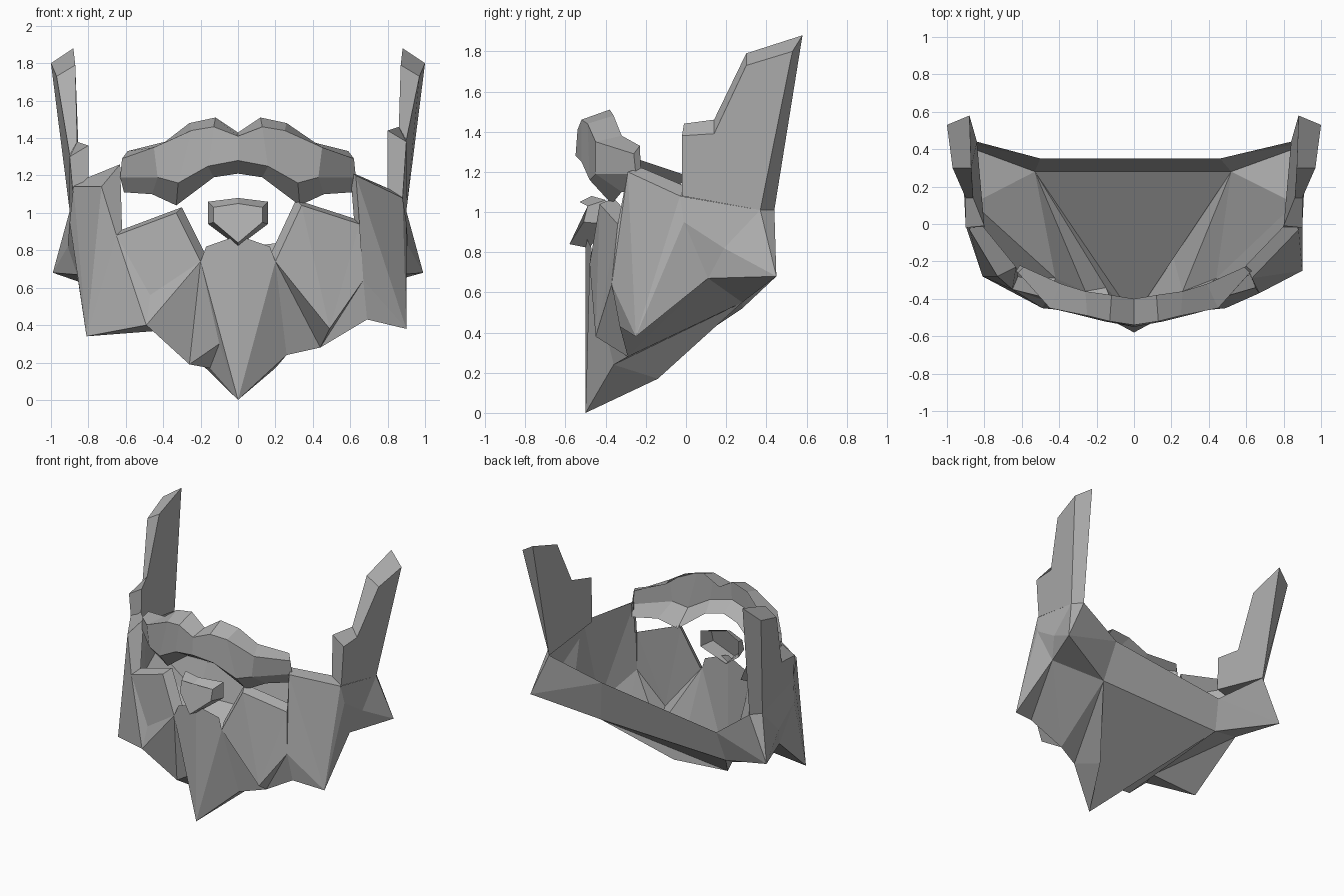
import bpy
import bmesh
from mathutils import Vector

cube = bpy.data.objects.get("Cube")
if cube:
    bpy.data.objects.remove(cube, do_unlink=True)

# One flat grey
grey = bpy.data.materials.new("stone_grey")
grey.use_nodes = True
COLOUR = (0.43, 0.43, 0.43, 1)
grey.diffuse_color = COLOUR
grey.node_tree.nodes["Principled BSDF"].inputs["Base Color"].default_value = COLOUR


def build(name, polygons):
    """Make a flat-shaded object from polygons given as lists of points."""
    bm = bmesh.new()
    for polygon in polygons:
        bm.faces.new([bm.verts.new(p) for p in polygon])
    bmesh.ops.remove_doubles(bm, verts=bm.verts, dist=0.001)
    bmesh.ops.recalc_face_normals(bm, faces=bm.faces)
    mesh = bpy.data.meshes.new(name)
    bm.to_mesh(mesh)
    bm.free()
    mesh.materials.append(grey)
    obj = bpy.data.objects.new(name, mesh)
    bpy.context.collection.objects.link(obj)


def flip(point):
    return Vector((-point[0], point[1], point[2]))


def facets(points, text):
    """Read facets written as point names, one facet between commas."""
    return [[points[word] for word in facet.split()] for facet in text.split(",")]


def strip(first, second):
    return [[first[i], first[i + 1], second[i + 1], second[i]] for i in range(len(first) - 1)]


def tube(first, second):
    """Join two closed rings."""
    return strip(first + first[:1], second + second[:1])


# Landmarks of the mask on the model's left
left = dict(
    chin=(0, -.5, 0), lip=(0, -.5, .88), lip_side=(.17, -.47, .82), nostril=(.2, -.48, .74),
    jaw=(.26, -.36, .24), gullet=(.2, -.14, .17), tuft=(.44, -.29, .28), fold=(.49, -.45, .38),
    cheek_top=(.34, -.43, 1.04), cheek_end=(.65, -.34, .94), cheek_low=(.67, -.37, .64),
    whisker=(.69, -.33, .43), tip=(.9, -.25, .38),
    temple=(.63, -.29, 1.2), brow_seat=(.6, -.22, 1.22), shoulder=(.88, -.03, 1.08),
    ear=(.9, -.01, .95), ear_back=(.91, .19, .82), ear_low=(.86, .11, .67), spur=(.99, .45, .68),
    nape=(.52, .28, .55), rim=(.46, .35, .87), post_out=(.9, .37, 1.01), post_in=(.84, .44, 1.01),
)
# The right side is cut a little differently
right = dict(left)
right.update(
    jaw=(.26, -.36, .19), gullet=(.15, -.34, .17), notch=(.1, -.46, .3), tuft=(.42, -.29, .37),
    fold=(.49, -.45, .4), crease=(.47, -.41, .56), cheek_top=(.33, -.43, 1.0),
    cheek_end=(.65, -.35, .88), tip=(.81, -.28, .34), temple=(.73, -.28, 1.14),
    brow_seat=(.63, -.23, 1.26), shoulder=(.88, -.03, 1.14), nape=(.53, .28, .52),
    rim=(.5, .35, .75),
)
left = {k: Vector(v) for k, v in left.items()}
right = {k: flip(v) for k, v in right.items()}

# Facets of each region of the shell
LEFT_FRONT = ("chin nostril lip_side lip, chin jaw nostril, jaw tuft nostril,"
              "nostril tuft fold, nostril fold cheek_top, cheek_top fold cheek_end")
LEFT_CHEEK = ("cheek_end fold cheek_low, fold tuft cheek_low, cheek_low tuft whisker,"
              "cheek_low whisker tip, cheek_end cheek_low temple, temple cheek_low tip")
LEFT_UNDER = ("chin nape gullet, chin gullet jaw, gullet nape jaw, jaw nape tuft,"
              "tuft nape ear_low, tuft ear_low whisker, whisker ear_low tip")
RIGHT_FRONT = ("chin nostril lip_side lip, chin notch nostril, notch jaw nostril,"
               "jaw fold nostril, nostril fold crease, crease fold cheek_end")
RIGHT_CHEEK = ("nostril crease cheek_top, cheek_top crease cheek_end,"
               "cheek_end fold tip, cheek_end tip temple")
RIGHT_UNDER = ("chin gullet notch, notch gullet jaw, chin nape gullet, gullet nape jaw,"
               "jaw nape tuft, jaw tuft fold, fold tuft tip, tuft nape ear_low, tuft ear_low tip")
SIDE = ("temple tip shoulder, shoulder tip ear, tip ear_low ear, ear ear_low ear_back,"
        "ear_low spur ear_back, ear_low nape spur")
BACK = ("nape spur rim, spur post_in rim, spur post_out post_in, ear_back spur post_out,"
        "shoulder ear ear_back post_out")

# Beard and side walls: one folded shell, closed below and behind
shell = [[left["chin"], left["nape"], right["nape"]],
         [left["nape"], right["nape"], right["rim"], left["rim"]]]
for region in (LEFT_FRONT, LEFT_CHEEK, LEFT_UNDER, SIDE, BACK):
    shell += facets(left, region)
for region in (RIGHT_FRONT, RIGHT_CHEEK, RIGHT_UNDER, SIDE, BACK):
    shell += facets(right, region)
build("beard", shell)

# Narrow rim folded back along the top edge of the shell
for name, side, sign in (("left_rim", left, 1), ("right_rim", right, -1)):
    edge = [side[k] for k in "nostril cheek_top cheek_end temple shoulder".split()]
    inset = [p + Vector((-.03 * sign, .07, .03)) for p in edge]
    inset[3] = side["brow_seat"]
    build(name, strip(edge, inset))

# Tall stepped horns: outer and inner outline joined
outer = [(.88, -.02, 1.08), (.9, -.02, 1.38), (.9, .14, 1.39), (.97, .3, 1.73),
         (1, .53, 1.8), (.9, .37, 1.01)]
inner = [(.8, -.02, 1.1), (.8, -.01, 1.44), (.86, .14, 1.46), (.87, .3, 1.79),
         (.88, .58, 1.88), (.84, .44, 1.01)]
build("left_horn", tube(outer, inner) + [outer, inner])
lowered = [[flip(p) - Vector((0, 0, .08 if 1.3 < p[2] < 1.5 else 0)) for p in ring]
           for ring in (outer, inner)]
build("right_horn", tube(*lowered) + lowered)

# Brow, open behind: top back, top front, bottom front, bottom back
half = [
    [(.12, -.38, 1.51), (.13, -.52, 1.46), (.16, -.52, 1.25), (.13, -.42, 1.19)],
    [(.26, -.36, 1.48), (.25, -.49, 1.44), (.32, -.48, 1.16), (.33, -.37, 1.04)],
    [(.39, -.32, 1.38), (.45, -.45, 1.35), (.43, -.45, 1.19), (.46, -.32, 1.1)],
    [(.59, -.23, 1.33), (.62, -.26, 1.29), (.63, -.25, 1.19), (.61, -.22, 1.11)],
]
middle = [(0, -.4, 1.43), (0, -.54, 1.41), (0, -.55, 1.28), (0, -.45, 1.21)]
sections = [[flip(p) for p in ring] for ring in reversed(half)] + [middle] + half
brow = [sections[0], sections[-1]]
for a, b in zip(sections, sections[1:]):
    brow += strip(a, b)
build("brow", brow)

# Nose: tapered shield, open behind
back = [(0, -.47, 1.08), (.16, -.4, 1.06), (.16, -.4, .94), (0, -.48, .82),
        (-.16, -.4, .94), (-.16, -.4, 1.06)]
front = [(0, -.53, 1.05), (.13, -.49, 1.03), (.13, -.51, .95), (0, -.58, .84),
         (-.13, -.51, .95), (-.13, -.49, 1.03)]
build("nose", tube(back, front) + [front])
